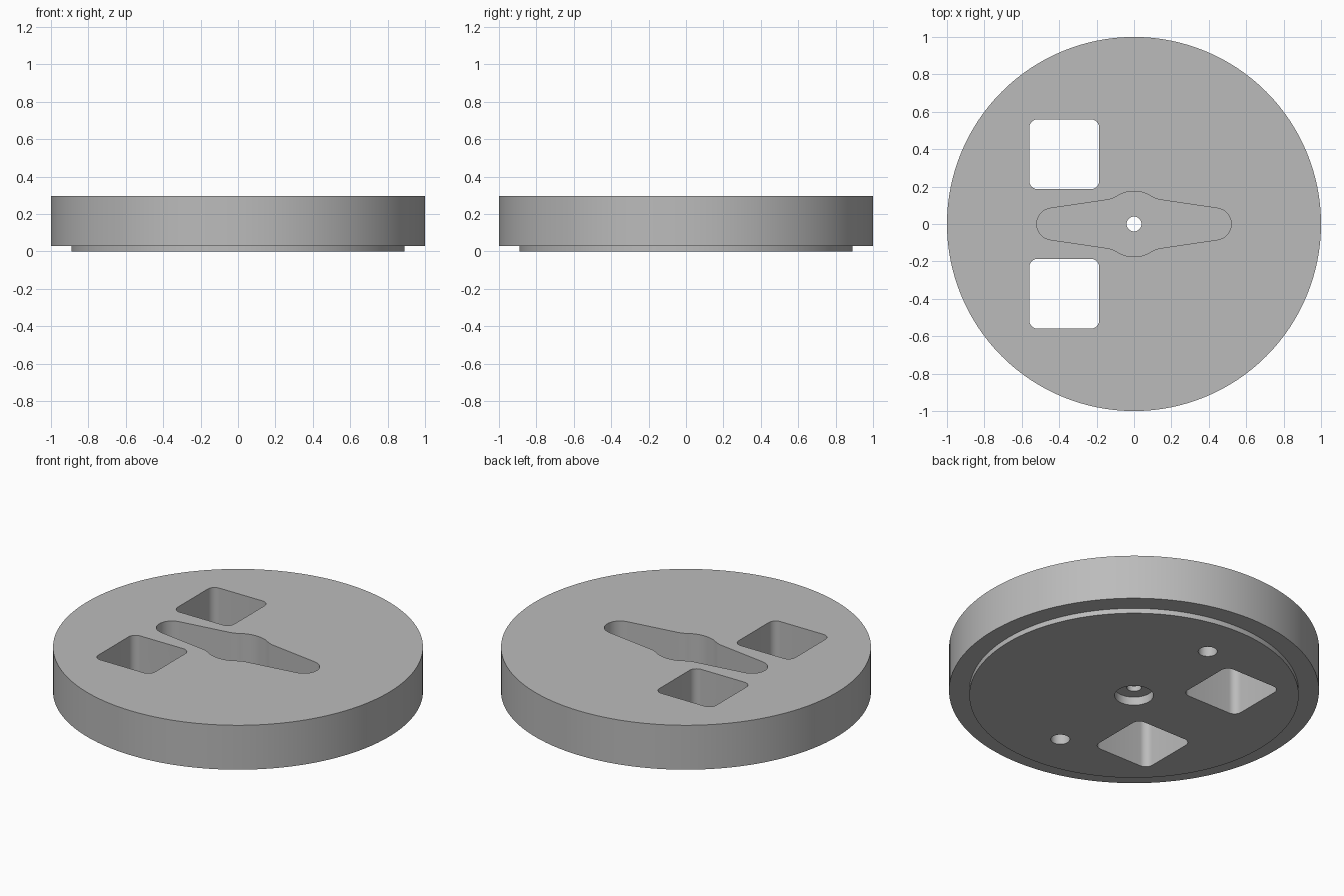
import bpy, bmesh, math

cube = bpy.data.objects.get("Cube")
if cube:
    bpy.data.objects.remove(cube, do_unlink=True)

TOP, STEP = 0.295, 0.03
SLOT_FLOOR, BORE_TOP, PIN_TOP = 0.08, 0.05, 0.15

grey = bpy.data.materials.new("plain grey")
grey.use_nodes = True
colour = (0.5, 0.5, 0.5, 1)
grey.diffuse_color = colour
grey.node_tree.nodes["Principled BSDF"].inputs["Base Color"].default_value = colour


def arc(cx, cy, r, start, end, steps):
    """Points on an arc, angles in degrees."""
    angles = [math.radians(start + (end - start) * i / steps) for i in range(steps + 1)]
    return [(cx + r * math.cos(a), cy + r * math.sin(a)) for a in angles]


def circle(cx, cy, r, steps):
    return arc(cx, cy, r, 0, 360, steps)[:-1]


def rounded_square(cx, cy, half, r):
    pts = []
    for i, (sx, sy) in enumerate([(1, 1), (-1, 1), (-1, -1), (1, -1)]):
        pts += arc(cx + sx * (half - r), cy + sy * (half - r), r, i * 90, i * 90 + 90, 8)
    return pts


def loft(name, rings):
    """Closed solid through a stack of (outline, z) rings."""
    bm = bmesh.new()
    loops = [[bm.verts.new((x, y, z)) for x, y in pts] for pts, z in rings]
    bm.faces.new(loops[0][::-1])
    bm.faces.new(loops[-1])
    for low, high in zip(loops, loops[1:]):
        n = len(low)
        for i in range(n):
            j = (i + 1) % n
            bm.faces.new((low[i], low[j], high[j], high[i]))
    bmesh.ops.recalc_face_normals(bm, faces=bm.faces)
    mesh = bpy.data.meshes.new(name)
    bm.to_mesh(mesh)
    bm.free()
    mesh.materials.append(grey)
    obj = bpy.data.objects.new(name, mesh)
    bpy.context.collection.objects.link(obj)
    return obj


def slot_outline():
    """Round hub with two tapered, round-ended arms."""
    quarter = arc(0.435, 0, 0.085, 0, 82, 10)
    a, b, c = (0.15, 0.128), (0.115, 0.132), (0.085, 0.153)
    for i in range(7):  # soft blend from arm into hub
        t = i / 6
        quarter.append(tuple((1 - t) ** 2 * p + 2 * t * (1 - t) * q + t * t * s
                             for p, q, s in zip(a, b, c)))
    quarter += arc(0, 0, 0.175, 64, 90, 6)
    half = quarter + [(-x, y) for x, y in quarter[-2::-1]]
    return half + [(x, -y) for x, y in half[-2:0:-1]]


# Disc with a narrower step underneath
outer, inner = circle(0, 0, 1, 128), circle(0, 0, 0.89, 128)
disc = loft("disc", [(inner, 0), (inner, STEP), (outer, STEP), (outer, TOP)])

# Openings: two windows, handle slot, shaft hole, counterbore, two pin holes
cutters = [
    loft("slot_cutter", [(slot_outline(), SLOT_FLOOR), (slot_outline(), 0.4)]),
    loft("bore_cutter", [(circle(0, 0, 0.105, 48), -0.1), (circle(0, 0, 0.105, 48), BORE_TOP)]),
    loft("shaft_cutter", [(circle(0, 0, 0.04, 32), -0.2), (circle(0, 0, 0.04, 32), 0.5)]),
]
for side in (1, -1):
    window = rounded_square(-0.373, side * 0.373, 0.187, 0.045)
    pin = circle(0, side * 0.62, 0.052, 32)
    cutters.append(loft("window_cutter", [(window, -0.1), (window, 0.4)]))
    cutters.append(loft("pin_cutter", [(pin, -0.1), (pin, PIN_TOP)]))

bpy.ops.object.select_all(action="DESELECT")
disc.select_set(True)
bpy.context.view_layer.objects.active = disc
for cutter in cutters:
    cutter.hide_render = True
    mod = disc.modifiers.new(cutter.name, "BOOLEAN")
    mod.operation = "DIFFERENCE"
    mod.solver = "EXACT"
    mod.object = cutter
    bpy.ops.object.modifier_apply(modifier=mod.name)
    bpy.data.objects.remove(cutter, do_unlink=True)

bpy.ops.object.shade_smooth_by_angle(angle=math.radians(30))
